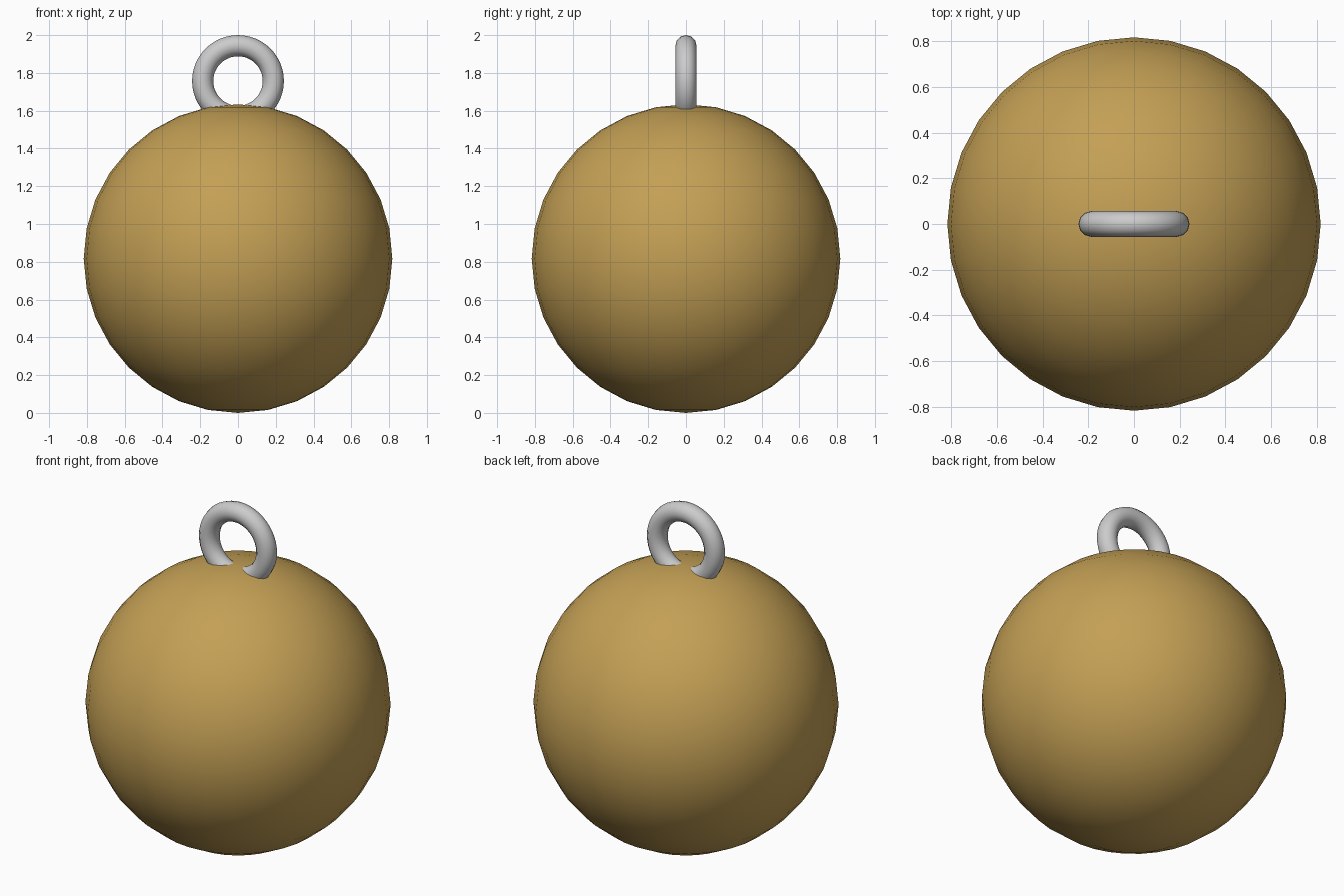
import bpy, math

if "Cube" in bpy.data.objects:
    bpy.data.objects.remove(bpy.data.objects["Cube"])

R = 0.817                    # ball radius
MAJOR, MINOR = 0.187, 0.056  # hanging ring


def finish(name, color=None):
    ob = bpy.context.object
    ob.name = name
    bpy.ops.object.shade_smooth()
    if color:
        mat = bpy.data.materials.new(name + "_material")
        mat.diffuse_color = color
        mat.use_nodes = True
        mat.node_tree.nodes["Principled BSDF"].inputs["Base Color"].default_value = mat.diffuse_color
        ob.data.materials.append(mat)
    return ob


# golden ball standing on the floor
bpy.ops.mesh.primitive_uv_sphere_add(segments=32, ring_count=16, radius=R,
                                     location=(0, 0, R))
finish("ball", (0.55, 0.35, 0.09, 1))

# upright hanging ring, sunk into the top of the ball
bpy.ops.mesh.primitive_torus_add(major_segments=48, minor_segments=12,
                                 major_radius=MAJOR, minor_radius=MINOR,
                                 location=(0, 0, 2 - MAJOR - MINOR),
                                 rotation=(math.pi / 2, 0, 0))
finish("hanging_ring")
